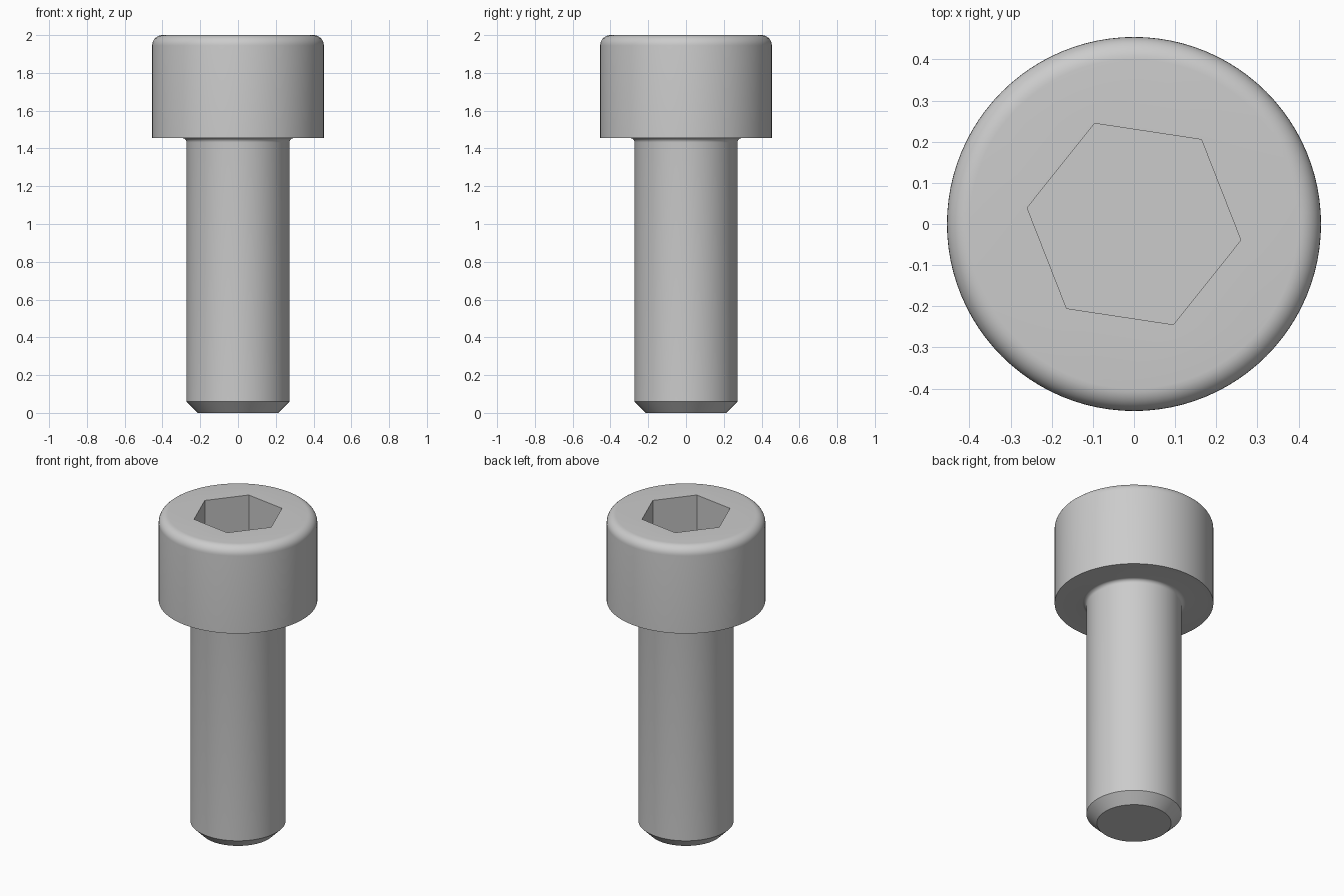
import bpy, bmesh
from math import cos, sin, pi, radians

if "Cube" in bpy.data.objects:
    bpy.data.objects.remove(bpy.data.objects["Cube"])

SEGMENTS = 96
SHANK_R, HEAD_R = 0.2727, 0.4545
HEAD_Z, TOP = 1.4545, 2.0
CHAMFER, FILLET, ROUND = 0.06, 0.023, 0.055
HEX_R, HEX_TURN, HEX_DEPTH = 0.2625, radians(-8.6), 0.273


def arc(cx, cz, r, start, end, steps=6):
    """Points (radius, height) along an arc of the profile."""
    angles = [radians(start + (end - start) * i / steps) for i in range(steps + 1)]
    return [(cx + r * cos(a), cz + r * sin(a)) for a in angles]


def ring(bm, r, z, count, turn=0.0):
    return [bm.verts.new((r * cos(turn + 2 * pi * i / count),
                          r * sin(turn + 2 * pi * i / count), z)) for i in range(count)]


def bridge(bm, a, b):
    n = len(a)
    for i in range(n):
        j = (i + 1) % n
        bm.faces.new((a[i], a[j], b[j], b[i]))


def loop_edges(bm, loop):
    return [bm.edges.get((v, w)) or bm.edges.new((v, w))
            for v, w in zip(loop, loop[1:] + loop[:1])]


# Turned outline: chamfered tip, shank, fillet under the head, rounded head
profile = [(SHANK_R - CHAMFER, 0), (SHANK_R, CHAMFER)]
profile += arc(SHANK_R + FILLET, HEAD_Z - FILLET, FILLET, 180, 90)
profile += [(HEAD_R, HEAD_Z)]
profile += arc(HEAD_R - ROUND, TOP - ROUND, ROUND, 0, 90, 8)

bm = bmesh.new()
rings = [ring(bm, r, z, SEGMENTS) for r, z in profile]
for lower, upper in zip(rings, rings[1:]):
    bridge(bm, lower, upper)
bm.faces.new(rings[0][::-1])

# Hexagonal socket: walls and flat floor
rim = ring(bm, HEX_R, TOP, 6, HEX_TURN)
floor = ring(bm, HEX_R, TOP - HEX_DEPTH, 6, HEX_TURN)
bridge(bm, rim, floor)
bm.faces.new(floor)

# Flat top of the head around the socket
bmesh.ops.triangle_fill(bm, use_beauty=True, normal=(0, 0, 1),
                        edges=loop_edges(bm, rings[-1]) + loop_edges(bm, rim))
bmesh.ops.recalc_face_normals(bm, faces=bm.faces)

mesh = bpy.data.meshes.new("socket_head_bolt")
bm.to_mesh(mesh)
bm.free()
bolt = bpy.data.objects.new("socket_head_bolt", mesh)
bpy.context.collection.objects.link(bolt)

# Plain grey steel
steel = bpy.data.materials.new("grey_steel")
steel.use_nodes = True
colour = (0.6, 0.6, 0.6, 1)
steel.diffuse_color = colour
steel.node_tree.nodes["Principled BSDF"].inputs["Base Color"].default_value = colour
mesh.materials.append(steel)

bpy.ops.object.select_all(action="DESELECT")
bolt.select_set(True)
bpy.context.view_layer.objects.active = bolt
bpy.ops.object.shade_smooth_by_angle(angle=radians(30))
